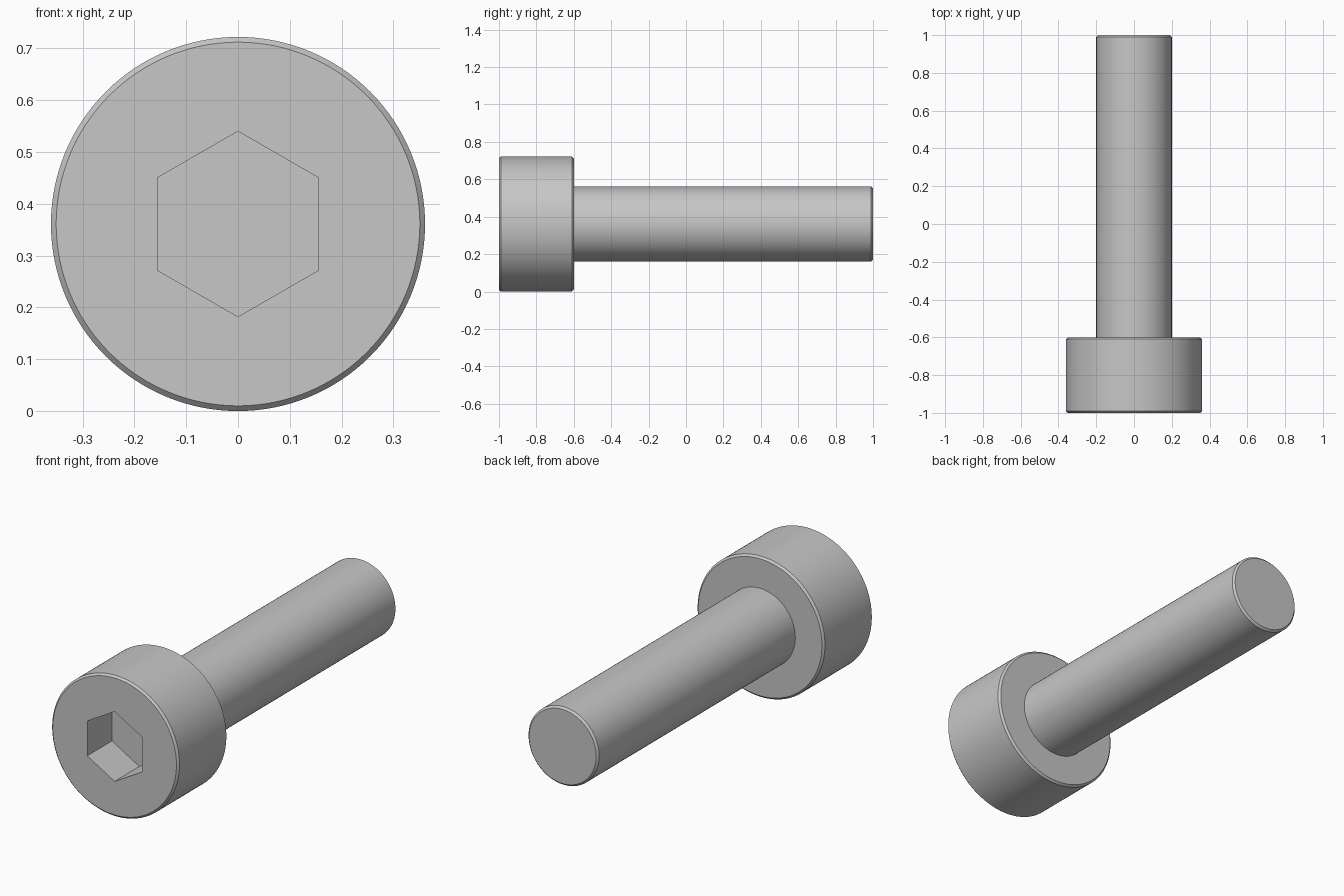
import bpy
import bmesh
import math
from mathutils import Matrix

AXIS_Z = 0.361       # height of the screw axis
HEAD_R, SHAFT_R = 0.361, 0.2
FRONT, SHOULDER, TIP = -1.0, -0.6, 1.0
CHAMFER = 0.01
SOCKET_R = 0.179     # centre to corner of the hexagon
SOCKET_DEPTH = 0.2
SIDES = 128

if "Cube" in bpy.data.objects:
    bpy.data.objects.remove(bpy.data.objects["Cube"], do_unlink=True)

steel = bpy.data.materials.new("grey steel")
steel.use_nodes = True
colour = (0.57, 0.57, 0.57, 1)
steel.diffuse_color = colour
steel.node_tree.nodes["Principled BSDF"].inputs["Base Color"].default_value = colour


def turned_part(name, profile, sides=SIDES, cap_start=True):
    """Revolve (y, radius) stations around the screw axis and cap the ends."""
    bm = bmesh.new()
    rings = []
    for y, r in profile:
        angles = [math.tau * i / sides for i in range(sides)]
        rings.append([bm.verts.new((r * math.sin(a), y, r * math.cos(a)))
                      for a in angles])
    for a, b in zip(rings, rings[1:]):
        for i in range(sides):
            j = (i + 1) % sides
            bm.faces.new((a[i], a[j], b[j], b[i]))
    if cap_start:
        bm.faces.new(rings[0])
    bm.faces.new(rings[-1])
    bmesh.ops.recalc_face_normals(bm, faces=bm.faces)
    bm.transform(Matrix.Translation((0, 0, AXIS_Z)))
    mesh = bpy.data.meshes.new(name)
    bm.to_mesh(mesh)
    bm.free()
    mesh.materials.append(steel)
    obj = bpy.data.objects.new(name, mesh)
    bpy.context.collection.objects.link(obj)
    return obj


def select_only(obj):
    bpy.ops.object.select_all(action="DESELECT")
    obj.select_set(True)
    bpy.context.view_layer.objects.active = obj


# Cylindrical head, chamfered at both rims
head = turned_part("screw_head", [
    (FRONT, HEAD_R - CHAMFER), (FRONT + CHAMFER, HEAD_R),
    (SHOULDER - CHAMFER, HEAD_R), (SHOULDER, HEAD_R - CHAMFER)])

# Plain shaft with a chamfered tip, open where it meets the head
shaft = turned_part("screw_shaft", [
    (SHOULDER, SHAFT_R), (TIP - CHAMFER, SHAFT_R),
    (TIP, SHAFT_R - CHAMFER)], cap_start=False)

# Hexagonal socket cut into the front of the head, corners up and down
cutter = turned_part("socket_cutter", [
    (FRONT - 0.1, SOCKET_R), (FRONT + SOCKET_DEPTH, SOCKET_R)], sides=6)
cutter.hide_render = True
cut = head.modifiers.new("hex_socket", "BOOLEAN")
cut.operation = "DIFFERENCE"
cut.solver = "EXACT"
cut.object = cutter
select_only(head)
bpy.ops.object.modifier_apply(modifier=cut.name)
bpy.data.objects.remove(cutter, do_unlink=True)

# Smooth barrels with crisp rims
for part in (head, shaft):
    select_only(part)
    bpy.ops.object.shade_smooth_by_angle(angle=math.radians(30))
